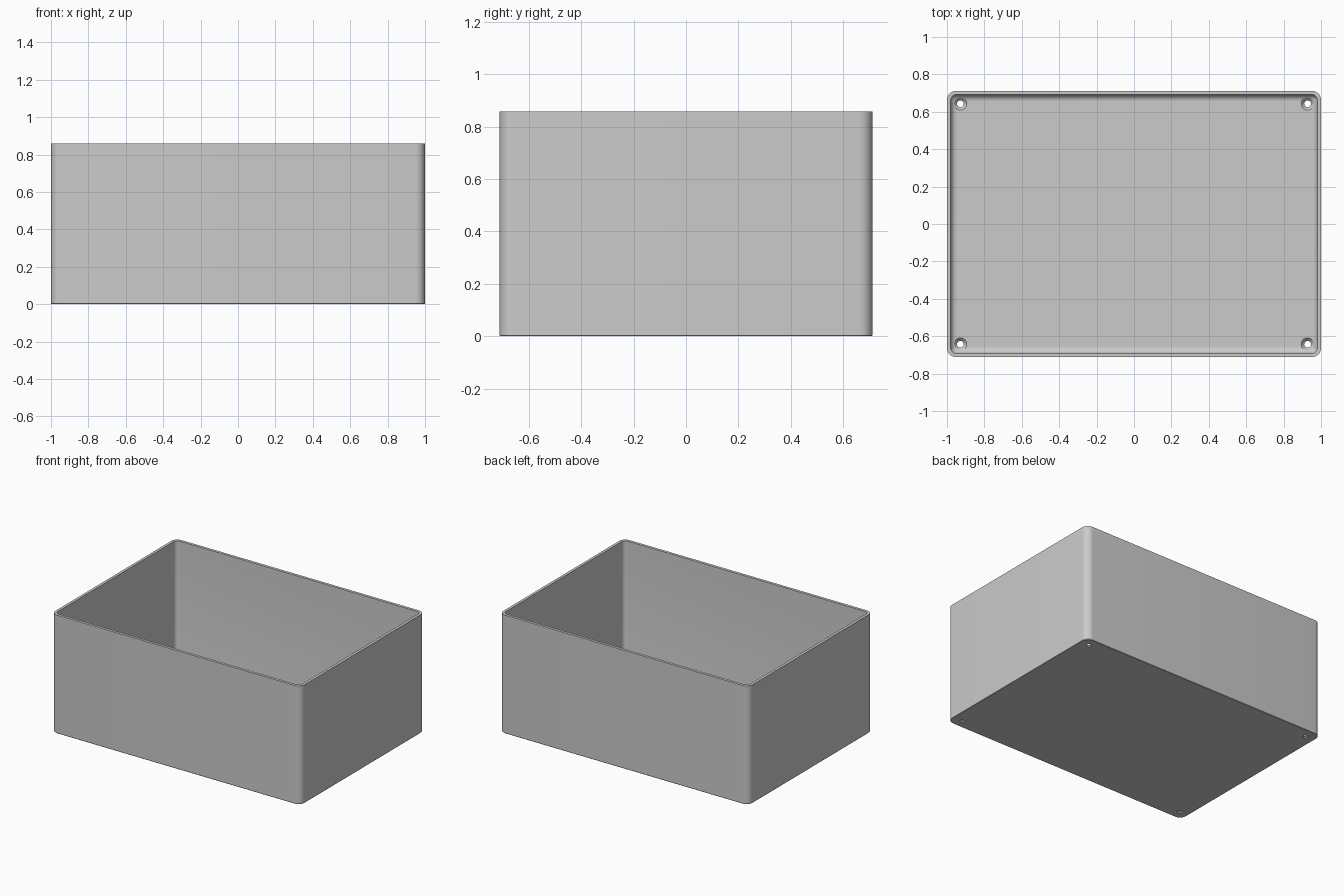
import bpy, bmesh
from math import cos, sin, pi, radians

cube = bpy.data.objects.get("Cube")
if cube:
    bpy.data.objects.remove(cube, do_unlink=True)

HX, HY, H = 1.0, 0.712, 0.858
RADIUS, WALL, FLOOR, FILLET = 0.05, 0.02, 0.025, 0.035
STEPS = 10

grey = bpy.data.materials.new("light grey plastic")
grey.use_nodes = True
COLOUR = (0.6, 0.6, 0.6, 1)
grey.diffuse_color = COLOUR
grey.node_tree.nodes["Principled BSDF"].inputs["Base Color"].default_value = COLOUR


def rounded_rect(inset):
    """Outline of the box, moved inwards by inset."""
    r = max(RADIUS - inset, 0.008)
    cx, cy = HX - inset - r, HY - inset - r
    points = []
    for k, (sx, sy) in enumerate([(1, 1), (-1, 1), (-1, -1), (1, -1)]):
        for i in range(STEPS + 1):
            a = (k + i / STEPS) * pi / 2
            points.append((sx * cx + r * cos(a), sy * cy + r * sin(a)))
    return points


def circle(x, y, r, n=32):
    return [(x + r * cos(2 * pi * i / n), y + r * sin(2 * pi * i / n)) for i in range(n)]


def loft(name, sections):
    """Closed solid through a list of (outline, height)."""
    bm = bmesh.new()
    rings = [[bm.verts.new((x, y, z)) for x, y in outline] for outline, z in sections]
    for a, b in zip(rings, rings[1:]):
        for i in range(len(a)):
            j = (i + 1) % len(a)
            bm.faces.new((a[i], a[j], b[j], b[i]))
    bm.faces.new(rings[0][::-1])
    bm.faces.new(rings[-1])
    bmesh.ops.recalc_face_normals(bm, faces=bm.faces)
    mesh = bpy.data.meshes.new(name)
    bm.to_mesh(mesh)
    bm.free()
    mesh.materials.append(grey)
    obj = bpy.data.objects.new(name, mesh)
    bpy.context.collection.objects.link(obj)
    return obj


# Open box: outer wall, rim, inner wall and filleted floor
sections = [(rounded_rect(0.003), 0), (rounded_rect(0), 0.003),
            (rounded_rect(0), H), (rounded_rect(WALL), H)]
for i in range(7):
    a = i / 6 * pi / 2
    sections.append((rounded_rect(WALL + FILLET * (1 - cos(a))),
                     FLOOR + FILLET * (1 - sin(a))))
box = loft("open_box", sections)

# Countersunk screw holes in the four corners
cutters = []
for sx in (-1, 1):
    for sy in (-1, 1):
        x, y = sx * 0.928, sy * 0.643
        cutter = loft("screw_hole_cutter", [
            (circle(x, y, 0.018), -0.05), (circle(x, y, 0.018), 0.008),
            (circle(x, y, 0.034), FLOOR), (circle(x, y, 0.034), 0.12)])
        cutter.hide_render = True
        mod = box.modifiers.new("screw_hole", 'BOOLEAN')
        mod.operation = 'DIFFERENCE'
        mod.solver = 'EXACT'
        mod.object = cutter
        cutters.append(cutter)

bpy.ops.object.select_all(action='DESELECT')
box.select_set(True)
bpy.context.view_layer.objects.active = box
for mod in list(box.modifiers):
    bpy.ops.object.modifier_apply(modifier=mod.name)
for cutter in cutters:
    bpy.data.objects.remove(cutter, do_unlink=True)
bpy.ops.object.shade_smooth_by_angle(angle=radians(30))
